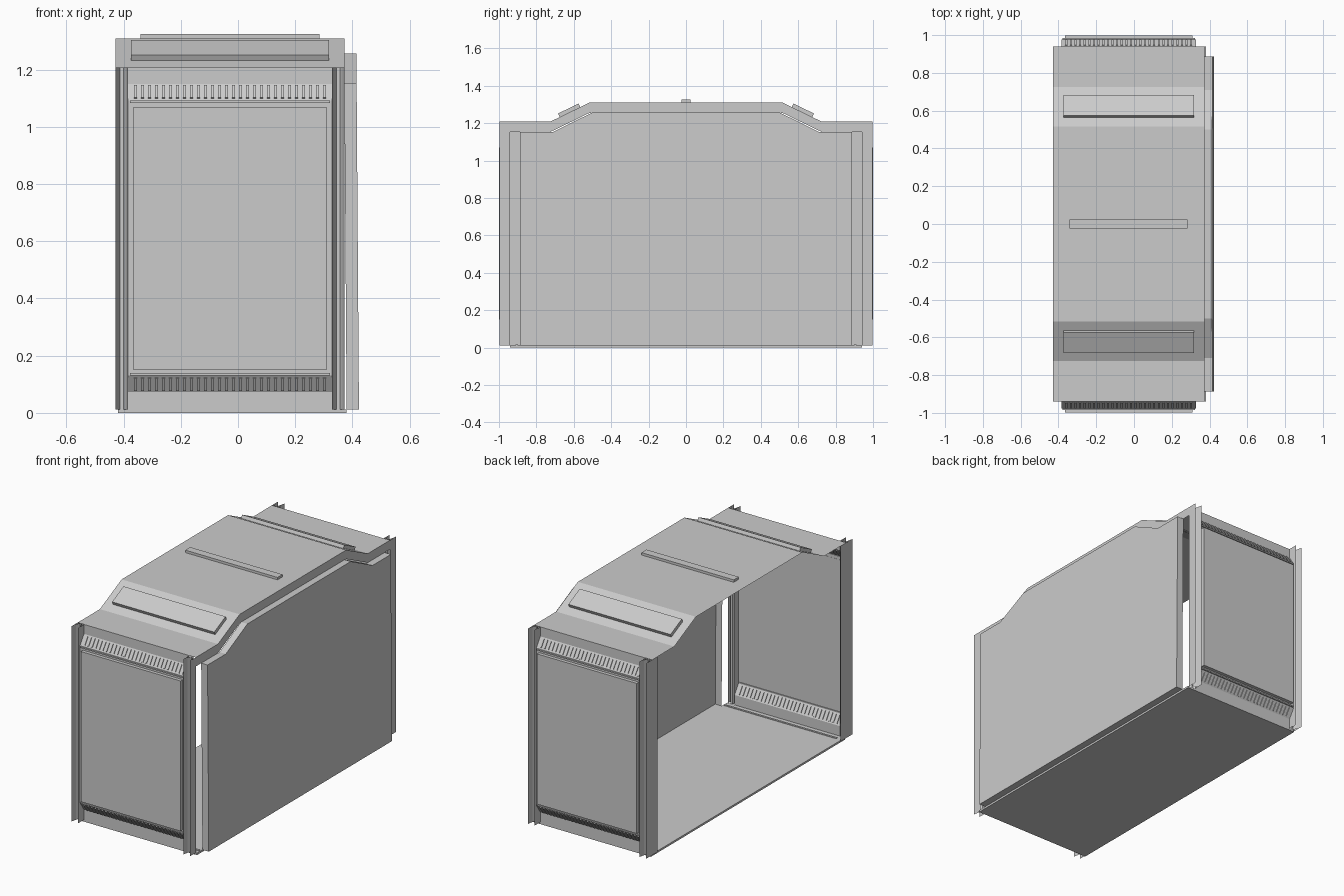
import bpy, bmesh, math
from mathutils import Matrix, Vector

if "Cube" in bpy.data.objects:
    bpy.data.objects.remove(bpy.data.objects["Cube"])

XL, XR = -0.428, 0.372      # body sides
XC = (XL + XR) / 2


def finish(name, bm):
    me = bpy.data.meshes.new(name)
    bm.normal_update()
    bm.to_mesh(me)
    bm.free()
    ob = bpy.data.objects.new(name, me)
    bpy.context.collection.objects.link(ob)
    return ob


def sheet(name, pts, axis, a, b, closed=False):
    """Sweep an open or closed profile along one axis as sheet metal."""
    bm = bmesh.new()
    put = {'x': lambda p, t: (t, p[0], p[1]), 'z': lambda p, t: (p[0], p[1], t)}[axis]
    va = [bm.verts.new(put(p, a)) for p in pts]
    vb = [bm.verts.new(put(p, b)) for p in pts]
    n = len(pts)
    for i in range(n if closed else n - 1):
        j = (i + 1) % n
        bm.faces.new((va[i], va[j], vb[j], vb[i]))
    return finish(name, bm)


def add_box(bm, c, size, rot=0.0):
    m = Matrix.Translation(c) @ Matrix.Rotation(rot, 4, 'X') @ Matrix.Diagonal((*size, 1))
    bmesh.ops.create_cube(bm, size=1, matrix=m)


def box(name, c, size, rot=0.0):
    bm = bmesh.new()
    add_box(bm, c, size, rot)
    return finish(name, bm)


# Roof: stepped sheet with a skirt on the right side
roof = [(-0.94, 1.208), (-0.725, 1.208), (-0.515, 1.31),
        (0.515, 1.31), (0.725, 1.208), (0.94, 1.208)]
sheet("roof", roof, 'x', XL, XR)
bm = bmesh.new()
up = [bm.verts.new((XR, y, z)) for y, z in roof]
low = [bm.verts.new((XR, y, z - 0.055)) for y, z in roof]
for i in range(len(roof) - 1):
    bm.faces.new((up[i], low[i], low[i + 1], up[i + 1]))
finish("roof_skirt", bm)
box("roof_handle_bar", (XC, 0, 1.317), (0.625, 0.048, 0.016))

# Floor
box("floor", (-0.02, 0, 0.006), (0.80, 1.88, 0.012))

# Right side tray: outer skin with an inward lip, leaning slightly outward at the foot
tray = [(-0.887, 0.012), (0.887, 0.012), (0.887, 1.153), (0.71, 1.153),
        (0.5, 1.257), (-0.5, 1.257), (-0.71, 1.153), (-0.887, 1.153)]
bm = bmesh.new()
lean = lambda z: 0.371 + 0.009 * (1 - z / 1.26)
inner = [bm.verts.new((lean(z), y, z)) for y, z in tray]
outer = [bm.verts.new((lean(z) + 0.043, y, z)) for y, z in tray]
bm.faces.new(outer)
for i in range(len(tray)):
    j = (i + 1) % len(tray)
    bm.faces.new((inner[i], inner[j], outer[j], outer[i]))
finish("side_tray", bm)

# Corner post section: two pointed fins with a groove between (offset from outer edge, y)
groove = [(0.0, 0.885), (0.0, 0.998), (0.006, 0.965), (0.016, 0.94), (0.028, 0.94),
          (0.037, 0.965), (0.043, 0.998), (0.043, 0.94)]

# Everything on the two ends
for s, end in ((-1, "front"), (1, "back")):
    face = [(0.94, 1.208), (0.94, 1.15), (0.978, 1.093),
            (0.978, 0.13), (0.94, 0.073), (0.94, 0.012)]
    sheet(end + "_fascia", [(s * y, z) for y, z in face], 'x', XL + 0.043, XR - 0.043)
    box(end + "_door", (XC, s * 0.988, 0.61), (0.675, 0.022, 0.92))

    # Posts; only the left one keeps its inner web
    sheet(end + "_left_post", [(XL + x, s * y) for x, y in groove], 'z', 0.012, 1.208)
    right = [(XR, 0.94)] + [(XR - x, y) for x, y in groove[1:]]
    sheet(end + "_right_post", [(x, s * y) for x, y in right], 'z', 0.012, 1.208)

    # Slats in the upper and lower sloped louvres
    bm = bmesh.new()
    for zc, sign in ((1.1215, 1), (0.1015, -1)):
        tilt = s * sign * math.atan2(0.038, 0.057)
        for i in range(28):
            x = XC + (i - 13.5) * 0.0245
            add_box(bm, (x, s * 0.959, zc), (0.011, 0.010, 0.052), tilt)
    finish(end + "_louvre_slats", bm)

    # Ledges above and below the door
    for zc, word in ((1.088, "upper"), (0.135, "lower")):
        box(f"{end}_{word}_ledge", (XC, s * 0.98, zc), (0.70, 0.012, 0.008))

    # Raised plate on the roof slope
    a = math.atan2(0.102, 0.21)
    c = Vector((XC, s * 0.62, 1.259)) + Vector((0, s * math.sin(a), math.cos(a))) * 0.01
    box(end + "_roof_plate", c, (0.692, 0.122, 0.022), -s * a)

    # Floor ridge
    box(end + "_floor_ridge", (XC + 0.02, s * 0.905, 0.008), (0.76, 0.012, 0.016))
